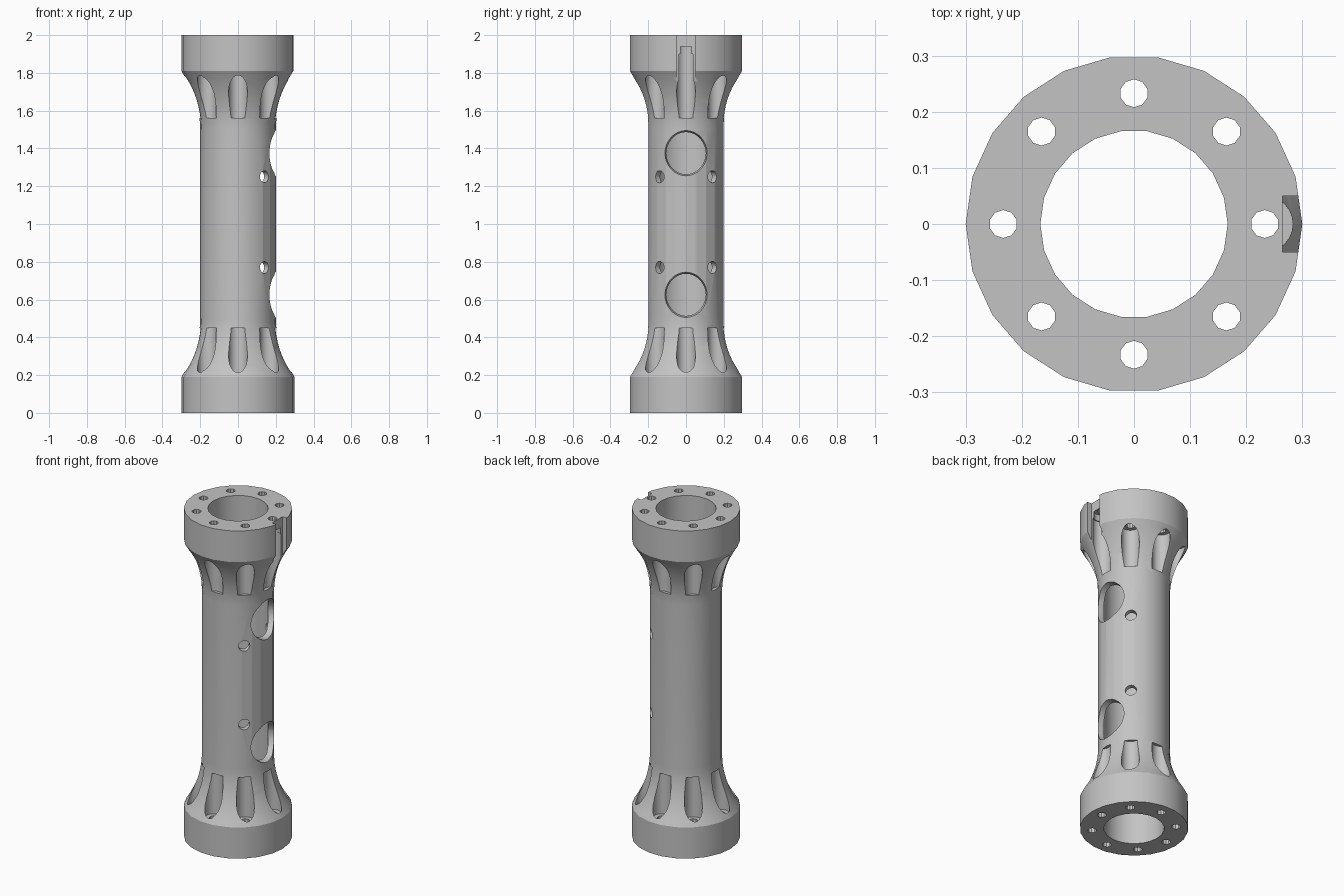
import bpy, bmesh
from math import pi, radians
from mathutils import Matrix, Vector

if "Cube" in bpy.data.objects:
    bpy.data.objects.remove(bpy.data.objects["Cube"], do_unlink=True)

HEIGHT, FLANGE, FLARE_END = 2.0, 0.19, 0.5
R_FLANGE, R_BODY, R_BORE, R_BOLT = 0.3, 0.2, 0.167, 0.233

grey = bpy.data.materials.new("plain grey")
grey.use_nodes = True
colour = (0.55, 0.55, 0.55, 1)
grey.diffuse_color = colour
grey.node_tree.nodes["Principled BSDF"].inputs["Base Color"].default_value = colour


def to_object(name, bm):
    bmesh.ops.recalc_face_normals(bm, faces=bm.faces)
    mesh = bpy.data.meshes.new(name)
    bm.to_mesh(mesh)
    bm.free()
    mesh.materials.append(grey)
    obj = bpy.data.objects.new(name, mesh)
    bpy.context.collection.objects.link(obj)
    return obj


def rod(bm, start, end, r1, r2=None, sides=24):
    """Add a closed cylinder or cone between two points."""
    start, end = Vector(start), Vector(end)
    axis = end - start
    turn = axis.to_track_quat('Z', 'Y').to_matrix().to_4x4()
    bmesh.ops.create_cone(bm, cap_ends=True, segments=sides, radius1=r1,
                          radius2=r2 or r1, depth=axis.length,
                          matrix=Matrix.Translation((start + end) / 2) @ turn)


def around(count, radius, offset=0):
    for i in range(count):
        yield Matrix.Rotation(2 * pi * i / count + offset, 3, 'Z') @ Vector((radius, 0, 0))


# Flanged tube: lathe a wall section with a concave flare at each end
steps = 10
flare = []
for i in range(steps + 1):
    t = i / steps
    flare.append((R_BODY + (R_FLANGE - R_BODY) * (1 - t) ** 2,
                  FLANGE + (FLARE_END - FLANGE) * t))
lower = [(R_BORE, 0), (R_FLANGE, 0)] + flare
section = lower + [(r, HEIGHT - z) for r, z in reversed(lower)]
bm = bmesh.new()
verts = [bm.verts.new((r, 0, z)) for r, z in section]
edges = [bm.edges.new((a, b)) for a, b in zip(verts, verts[1:] + verts[:1])]
bmesh.ops.spin(bm, geom=verts + edges, axis=(0, 0, 1), cent=(0, 0, 0),
               angle=2 * pi, steps=22)
bmesh.ops.remove_doubles(bm, verts=bm.verts, dist=0.0001)
tube = to_object("flanged_tube", bm)
cutters = []

# Flutes cut into both flares, in line with the bolt holes
bm = bmesh.new()
for p in around(8, R_BOLT):
    for z0, z1 in ((0.2, 0.45), (1.56, 1.8)):
        if p.x > 0.23 and z0 > 1:
            z1 = 1.9          # the flute under the key slot runs higher
        rod(bm, (p.x, p.y, z0), (p.x, p.y, z1), 0.05)
cutters.append(to_object("flute_cutter", bm))

# Bolt holes through both flanges
bm = bmesh.new()
for p in around(8, R_BOLT):
    rod(bm, (p.x, p.y, -0.1), (p.x, p.y, HEIGHT + 0.1), 0.025, sides=10)
cutters.append(to_object("bolt_hole_cutter", bm))

# Key slot on the side of the top flange, with a stepped pocket behind it
bm = bmesh.new()
bmesh.ops.create_cube(bm, size=1, matrix=Matrix.Translation((0.315, 0, 1.9))
                      @ Matrix.Diagonal((0.1, 0.1, 0.4, 1)))
cutters.append(to_object("key_slot_cutter", bm))
bm = bmesh.new()
rod(bm, (R_BOLT, 0, 1.85), (R_BOLT, 0, 1.94), 0.044)
cutters.append(to_object("slot_pocket_cutter", bm))

# Large flared ports on one side
bm = bmesh.new()
for z in (0.625, 1.375):
    rod(bm, (0.05, 0, z), (0.145, 0, z), 0.105, sides=32)
cutters.append(to_object("port_cutter", bm))
bm = bmesh.new()
for z in (0.625, 1.375):
    rod(bm, (0.14, 0, z), (0.22, 0, z), 0.105, 0.125, sides=32)
cutters.append(to_object("port_rim_cutter", bm))

# Small radial holes on the diagonals beside the ports
bm = bmesh.new()
for side in (-1, 1):
    direction = Matrix.Rotation(side * radians(45), 3, 'Z') @ Vector((1, 0, 0))
    for z in (0.77, 1.25):
        up = Vector((0, 0, z))
        rod(bm, direction * 0.1 + up, direction * 0.3 + up, 0.032, sides=16)
cutters.append(to_object("small_hole_cutter", bm))

# Apply every cut, then remove the cutters
bpy.ops.object.select_all(action='DESELECT')
bpy.context.view_layer.objects.active = tube
tube.select_set(True)
for cutter in cutters:
    cutter.hide_render = True
    mod = tube.modifiers.new(cutter.name, 'BOOLEAN')
    mod.operation = 'DIFFERENCE'
    mod.solver = 'EXACT'
    mod.object = cutter
    bpy.ops.object.modifier_apply(modifier=mod.name)
    bpy.data.objects.remove(cutter, do_unlink=True)
bpy.ops.object.shade_smooth_by_angle(angle=radians(30))
